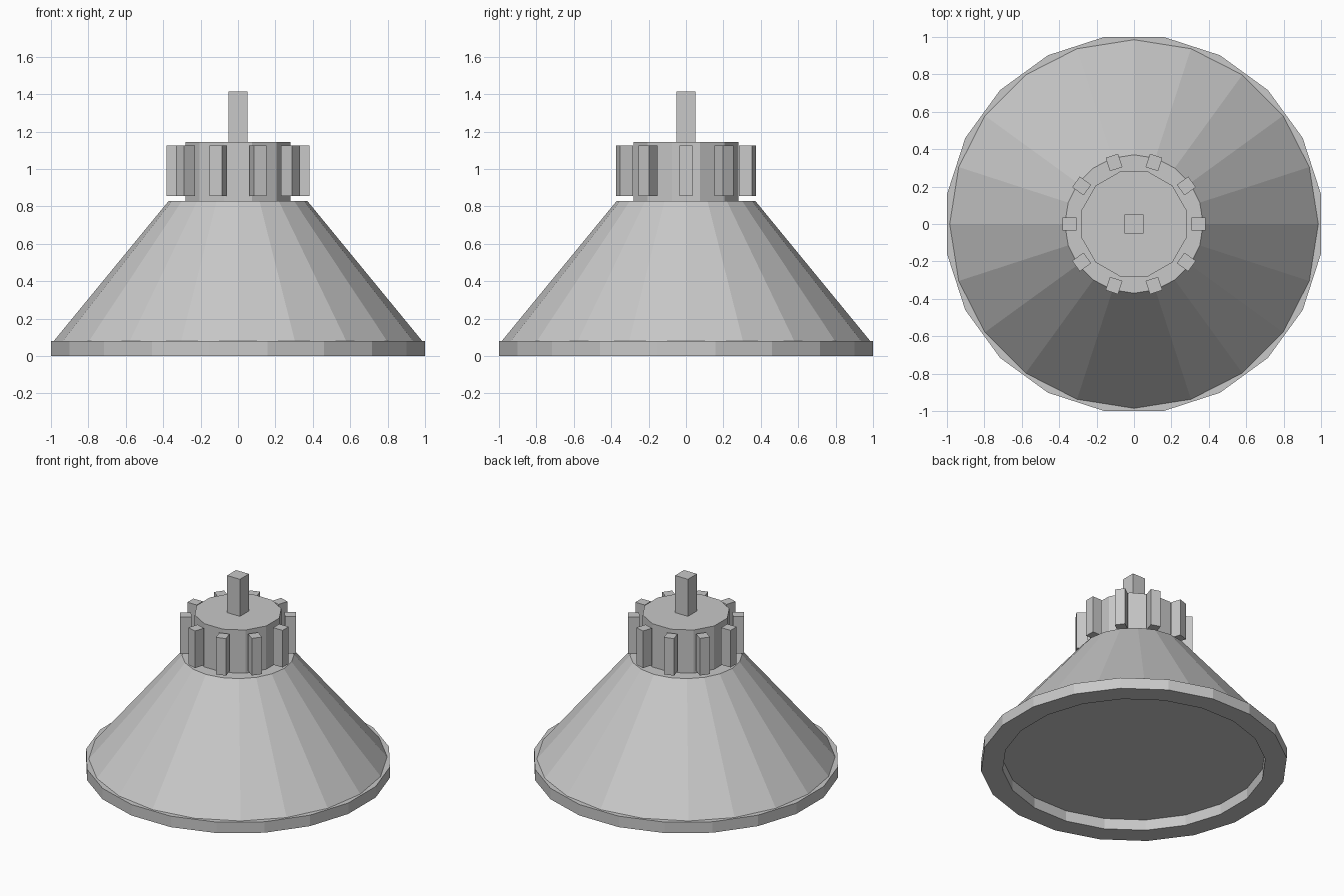
import bpy
import bmesh
from math import cos, sin, pi, radians
from mathutils import Matrix

default = bpy.data.objects.get("Cube")
if default:
    bpy.data.objects.remove(default, do_unlink=True)

grey = bpy.data.materials.new("light grey metal")
grey.use_nodes = True
colour = (0.58, 0.58, 0.58, 1)
grey.diffuse_color = colour
grey.node_tree.nodes["Principled BSDF"].inputs["Base Color"].default_value = colour


def finish(name, bm):
    bmesh.ops.recalc_face_normals(bm, faces=bm.faces)
    mesh = bpy.data.meshes.new(name)
    bm.to_mesh(mesh)
    bm.free()
    mesh.materials.append(grey)
    obj = bpy.data.objects.new(name, mesh)
    bpy.context.collection.objects.link(obj)
    return obj


def lathe(name, profile, sides, turn=0.0, closed=False):
    """Spin (radius, z) points; ends are capped unless the profile is a closed loop."""
    bm = bmesh.new()
    rings = []
    for r, z in profile:
        angles = [2 * pi * i / sides + turn for i in range(sides)]
        rings.append([bm.verts.new((r * cos(a), r * sin(a), z)) for a in angles])
    pairs = list(zip(rings, rings[1:]))
    if closed:
        pairs.append((rings[-1], rings[0]))
    else:
        bm.faces.new(rings[0])
        bm.faces.new(rings[-1])
    for low, high in pairs:
        for i in range(sides):
            j = (i + 1) % sides
            bm.faces.new((low[i], low[j], high[j], high[i]))
    return finish(name, bm)


def box(name, size, centre, angle=0.0):
    bm = bmesh.new()
    matrix = (Matrix.Rotation(angle, 4, 'Z') @ Matrix.Translation(centre)
              @ Matrix.Diagonal((*size, 1)))
    bmesh.ops.create_cube(bm, size=1, matrix=matrix)
    return finish(name, bm)


# Flat-sided rim with an open centre
outer, inner = 1 / cos(radians(9)), 0.87
lathe("rim", [(outer, 0), (outer, 0.08), (inner, 0.08), (inner, 0)],
      20, radians(9), closed=True)

# Conical shade, closed at both ends
lathe("shade", [(0.987, 0.078), (0.37, 0.83)], 20)

# Housing on top of the shade
lathe("housing", [(0.29, 0.83), (0.29, 1.145)], 12, radians(15))

# Ring of cooling fins
for i in range(10):
    box(f"cooling_fin_{i + 1}", (0.075, 0.07, 0.27), (0.346, 0, 0.99), i * pi / 5)

# Square mounting post
box("mounting_post", (0.104, 0.104, 0.27), (0, 0, 1.28))
